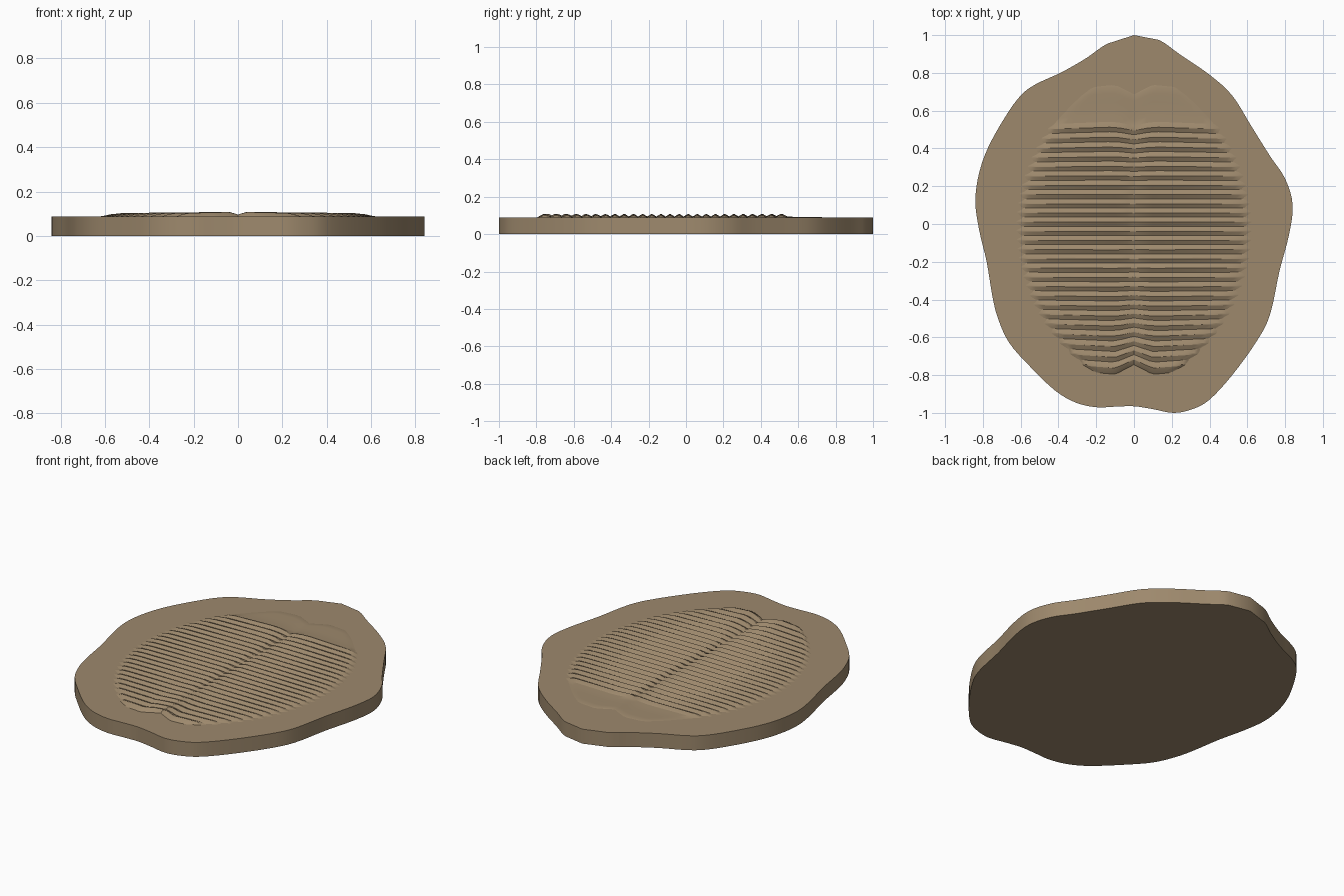
import bpy, bmesh, math

if "Cube" in bpy.data.objects:
    bpy.data.objects.remove(bpy.data.objects["Cube"])

TOP = 0.088          # slab thickness
stone = bpy.data.materials.new("sandstone")
stone.diffuse_color = (0.34, 0.25, 0.152, 1)
stone.use_nodes = True
stone.node_tree.nodes["Principled BSDF"].inputs["Base Color"].default_value = stone.diffuse_color


def finish(bm, name, angle):
    bmesh.ops.recalc_face_normals(bm, faces=bm.faces)
    me = bpy.data.meshes.new(name)
    bm.to_mesh(me)
    bm.free()
    me.materials.append(stone)
    ob = bpy.data.objects.new(name, me)
    bpy.context.collection.objects.link(ob)
    bpy.ops.object.select_all(action='DESELECT')
    ob.select_set(True)
    bpy.context.view_layer.objects.active = ob
    bpy.ops.object.shade_smooth_by_angle(angle=math.radians(angle))
    return ob


# Slab: wavy outline, clockwise from the top point
OUT = [(0, 1), (.13, .975), (.24, .9), (.40, .79), (.52, .68), (.62, .52), (.72, .36),
       (.80, .24), (.84, .10), (.82, -.06), (.77, -.25), (.72, -.48), (.65, -.62),
       (.52, -.80), (.40, -.93), (.31, -.98), (.21, -1), (.10, -.98), (0, -.965),
       (-.1, -.967), (-.2, -.97), (-.31, -.945), (-.42, -.88), (-.55, -.755),
       (-.66, -.63), (-.72, -.5), (-.75, -.38), (-.78, -.2), (-.82, -.03),
       (-.84, .12), (-.82, .27), (-.77, .41), (-.68, .57), (-.60, .68),
       (-.52, .74), (-.38, .805), (-.25, .88), (-.14, .955)]


def smooth_loop(pts, steps=4):
    n, res = len(pts), []
    for i in range(n):
        a, b, c, d = (pts[(i + k) % n] for k in (-1, 0, 1, 2))
        if i in (0, n - 1):            # straight facets at the tip
            res.append(b)
            continue
        for s in range(steps):
            t = s / steps
            res.append(tuple(b[k] + .5 * t * (c[k] - a[k] + t * (2 * a[k] - 5 * b[k] + 4 * c[k] - d[k]
                             + t * (3 * (b[k] - c[k]) + d[k] - a[k]))) for k in (0, 1)))
    return res


bm = bmesh.new()
base = bm.faces.new([bm.verts.new((x, y, 0)) for x, y in smooth_loop(OUT)])
ext = bmesh.ops.extrude_face_region(bm, geom=[base])
for v in ext['geom']:
    if isinstance(v, bmesh.types.BMVert):
        v.co.z = TOP
finish(bm, "slab", 35)

# Ribbed body: rows along the ribs, columns from the midline to both margins
Y0, Y1, HEAD, PITCH = -0.74, 0.69, 0.52, 0.0485
CENTRE, HALF_W, HALF_L = -0.025, 0.615, 0.765
COLS = [0, .06, .16, .28, .4, .52, .64, .75, .84, .91, .96, 1]
COLS = [-c for c in reversed(COLS[1:])] + COLS


def bend(x, s):
    """Fan the ribs away from the middle near both ends."""
    e = (s - CENTRE) / (Y1 - CENTRE)
    ax = abs(x)
    lobe = min(ax / .1, 1) - max(0, ax - .1) * 1.8
    return .05 * lobe * e * abs(e) ** 2


def row(bm, s, height, spread=1.0):
    w = HALF_W * math.sqrt(max(0, 1 - ((s - CENTRE) / HALF_L) ** 2)) * spread
    out = []
    for c in COLS:
        x = c * w
        dome = 1 - .35 * abs(c) ** 2
        rim = min(1, (1 - abs(c)) / .12)
        groove = .45 + .55 * min(1, abs(x) / .035)
        z = TOP - .001 + (height * dome * rim * groove + .001 * rim if height else 0)
        out.append(bm.verts.new((x, s + bend(x, s), z)))
    return out


bm = bmesh.new()
rows = [row(bm, Y0 - .006, 0)]
n = round((HEAD - Y0) / PITCH)
for i in range(n):
    s = Y0 + i * PITCH
    rows.append(row(bm, s, .006, .98))                 # valley
    rows.append(row(bm, s + PITCH * .45, .0195, 1.02))  # ridge
    rows.append(row(bm, s + PITCH * .58, .0185, 1.02))
# Smooth low head shield
for s, h in ((HEAD, .007), (.55, .0045), (.58, .003), (.61, .003), (.65, .003), (.68, .0025), (Y1, 0)):
    rows.append(row(bm, s, h))
for a, b in zip(rows, rows[1:]):
    for j in range(len(COLS) - 1):
        bm.faces.new((a[j], a[j + 1], b[j + 1], b[j]))
finish(bm, "ribbed_body", 20)
